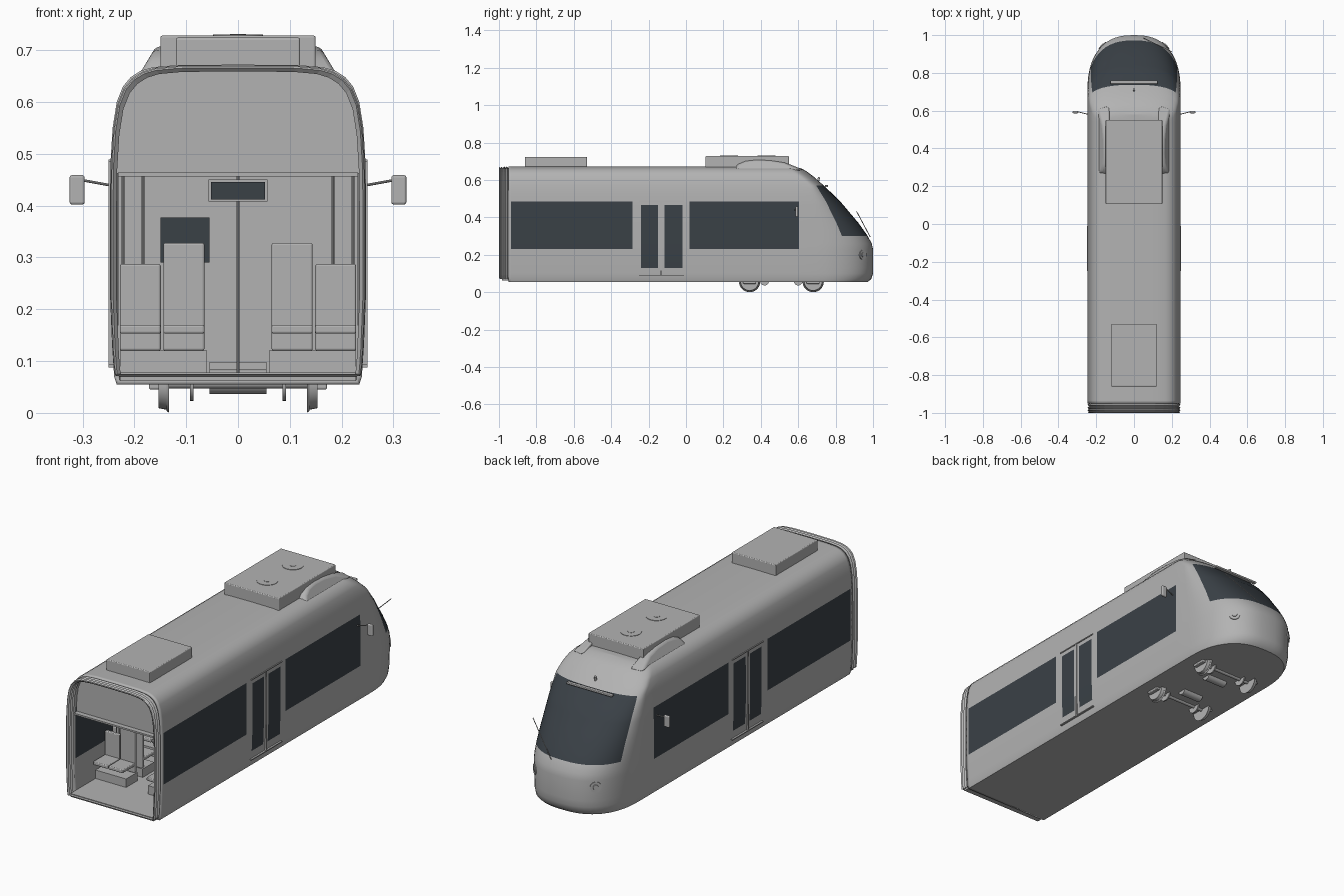
import bpy, bmesh, math
from mathutils import Vector

if "Cube" in bpy.data.objects:
    bpy.data.objects.remove(bpy.data.objects["Cube"])


def material(name, rgb):
    m = bpy.data.materials.new(name)
    m.use_nodes = True
    m.diffuse_color = (*rgb, 1)
    m.node_tree.nodes["Principled BSDF"].inputs["Base Color"].default_value = (*rgb, 1)
    return m


GREY = material("light grey", (0.45, 0.45, 0.45))
GLASS = material("dark glass", (0.042, 0.052, 0.062))


def finish(name, bm, mat=GREY, bevel=0, smooth=True):
    bmesh.ops.recalc_face_normals(bm, faces=bm.faces)
    me = bpy.data.meshes.new(name)
    bm.to_mesh(me)
    bm.free()
    ob = bpy.data.objects.new(name, me)
    bpy.context.collection.objects.link(ob)
    me.materials.append(mat)
    if smooth:
        bpy.ops.object.select_all(action="DESELECT")
        ob.select_set(True)
        bpy.context.view_layer.objects.active = ob
        bpy.ops.object.shade_smooth_by_angle(angle=math.radians(35))
    if bevel:
        mod = ob.modifiers.new("Bevel", "BEVEL")
        mod.width, mod.segments = bevel, 3
    return ob


def box(name, x, y, z, mat=GREY, bevel=0):
    bm = bmesh.new()
    bmesh.ops.create_cube(bm, size=1)
    for v in bm.verts:
        v.co = [(a + b) / 2 + c * (b - a) for c, (a, b) in zip(v.co, (x, y, z))]
    return finish(name, bm, mat, bevel, False)


def rod(name, a, b, r, r2=None, sides=24, mat=GREY):
    a, b = Vector(a), Vector(b)
    bm = bmesh.new()
    bmesh.ops.create_cone(bm, cap_ends=True, segments=sides, radius1=r,
                          radius2=r if r2 is None else r2, depth=(b - a).length)
    rot = (b - a).to_track_quat("Z", "Y")
    for v in bm.verts:
        v.co = rot @ v.co + (a + b) / 2
    return finish(name, bm, mat)


def interp(table, z):
    for (a, p), (b, q) in zip(table, table[1:]):
        if z <= b:
            return p + (q - p) * (z - a) / (b - a)
    return table[-1][1]


# Half width and nose tip at each height
WIDTH = [(.055, .234), (.07, .239), (.13, .243), (.23, .247), (.42, .247), (.485, .246),
         (.55, .242), (.6, .234), (.63, .222), (.648, .207), (.66, .188), (.667, .165),
         (.671, .12), (.672, .01)]
NOSE = [(.055, .972), (.07, .99), (.1, 1), (.23, 1), (.26, .993), (.3, .972), (.37, .922),
        (.485, .825), (.57, .737), (.62, .68), (.648, .642), (.66, .62), (.672, .58)]
LEVELS = sorted({z for z, _ in WIDTH + NOSE} | {.465, .335, .52})
BACK = -.95
COLUMNS = [BACK, -.935, -.285, -.24, -.15, -.115, -.02, .02, .605]
CAP = 14


def nose_point(z, t):
    # Rounded plan of the nose: t = 0 at the flank, 90 degrees at the tip
    w, tip = interp(WIDTH, z), interp(NOSE, z)
    start = min(.70, tip - .08 if tip < .75 else .66 + (tip - .75) * .18)
    start = max(start, .55)
    return Vector((w * max(math.cos(t), 0) ** .8, start + (tip - start) * math.sin(t) ** .85, z))


def half_row(z):
    flank = [Vector((interp(WIDTH, z), y, z)) for y in COLUMNS[:-1]]
    if z < .6:
        flank.append(Vector((interp(WIDTH, z), COLUMNS[-1], z)))
    else:
        flank.append(Vector((interp(WIDTH, z), .54, z)))
    return flank + [nose_point(z, math.pi / 2 * i / CAP) for i in range(CAP + 1)]


# Body shell: one skin with windows and windscreen as its own faces
bm = bmesh.new()
rows = []
for z in LEVELS:
    h = half_row(z)
    pts = h + [Vector((-p.x, p.y, p.z)) for p in reversed(h[:-1])]
    rows.append([bm.verts.new(p) for p in pts])
n = len(rows[0])
for lo, hi in zip(rows, rows[1:]):
    z = (lo[0].co.z + hi[0].co.z) / 2
    for j in range(n - 1):
        f = bm.faces.new((lo[j], lo[j + 1], hi[j + 1], hi[j]))
        k = min(j, n - 2 - j)
        if k < len(COLUMNS) - 1:
            window = k in (1, 7) and .23 < z < .485
            door = k in (3, 5) and .13 < z < .465
            f.material_index = int(window or door)
        else:
            f.material_index = int(k >= len(COLUMNS) + 4 and .3 < z < .57)
for j in range(n // 2):
    a, b = rows[-1][j:j + 2]
    c, d = rows[-1][n - 2 - j], rows[-1][n - 1 - j]
    bm.faces.new([a, b, c, d] if b is not c else [a, b, d])
bm.faces.new(rows[0])
body = finish("body_shell", bm)
body.data.materials.append(GLASS)
solid = body.modifiers.new("Thickness", "SOLIDIFY")
solid.thickness, solid.offset = .01, -1


def section(inset, bottom):
    # Cross-section outline shrunk inwards
    side = [(interp(WIDTH, z) - inset, max(z - inset, bottom)) for z in LEVELS if z > bottom]
    side = [(interp(WIDTH, bottom) - inset, bottom)] + side
    return side + [(-x, z) for x, z in reversed(side)]


# Gangway bellows: folded ring at the open end
bm = bmesh.new()
rings = []
for i in range(9):
    rings.append([bm.verts.new((x, -1 + i * .007, z)) for x, z in section(.006 + .007 * (i % 2), .075)])
for a, b in zip(rings, rings[1:]):
    for j in range(len(a)):
        k = (j + 1) % len(a)
        bm.faces.new((a[j], a[k], b[k], b[j]))
bellows = finish("gangway_bellows", bm, smooth=False)
mod = bellows.modifiers.new("Thickness", "SOLIDIFY")
mod.thickness, mod.offset = .005, -1

# Header panel, ceiling, floor and cab wall
bm = bmesh.new()
bm.faces.new([bm.verts.new((x, -.93, z)) for x, z in section(.011, .462)])
finish("end_header", bm, smooth=False)
box("ceiling", (-.232, .232), (-.955, .6), (.456, .464))
box("floor", (-.228, .228), (-.985, .6), (.062, .078))
box("cab_wall", (-.232, .232), (.59, .6), (.07, .46))
box("cab_window", (-.15, -.055), (.584, .59), (.29, .377), GLASS)
box("cab_step", (-.055, .055), (.55, .59), (.078, .098))
box("display_case", (-.057, .057), (-.4, -.38), (.408, .45))
box("display_screen", (-.052, .052), (-.404, -.4), (.412, .446), GLASS)

# Seats on plinths, back to back, with grab poles
for s in (-1, 1):
    for y, d in ((-.70, -1), (-.66, 1), (-.36, -1), (.12, 1), (.38, -1), (.42, 1)):
        box("seat_plinth", sorted((s * .06, s * .228)), sorted((y, y + d * .09)), (.078, .12))
        for x in (.065, .149):
            xs = sorted((s * x, s * (x + .079)))
            box("seat_cushion", xs, sorted((y, y + d * .11)), (.153, .17), bevel=.004)
            box("seat_back", xs, sorted((y, y + d * .018)), (.12, .328 if x < .1 else .287), bevel=.004)
        rod("grab_pole", (s * .183, y - d * .01, .078), (s * .183, y - d * .01, .456), .003, sides=10)
    for y in (-.28, .01):
        rod("door_pole", (s * .222, y, .078), (s * .222, y, .456), .003, sides=10)
rod("centre_pole", (0, -.13, .078), (0, -.13, .456), .003, sides=10)

# Roof units with fans
box("rear_roof_unit", (-.12, .12), (-.86, -.53), (.665, .724), bevel=.004)
box("front_roof_unit", (-.15, .15), (.105, .55), (.665, .728), bevel=.004)
for y in (.23, .43):
    rod("roof_fan", (0, y, .725), (0, y, .730), .048, sides=32)
    rod("fan_hub", (0, y, .728), (0, y, .731), .015)

for s in (-1, 1):
    # Fairing beside the front roof unit
    bm = bmesh.new()
    outline = [(.25, .655), (.27, .685), (.31, .703), (.37, .71), (.45, .707), (.53, .695), (.63, .655)]
    inner = [bm.verts.new((s * .13, y, z)) for y, z in outline]
    outer = [bm.verts.new((s * (.192 - (z - .655) * .6), .44 + (y - .44) * .92, z - .004)) for y, z in outline]
    bm.faces.new(inner)
    bm.faces.new(outer)
    for j in range(len(outline)):
        k = (j + 1) % len(outline)
        bm.faces.new((inner[j], inner[k], outer[k], outer[j]))
    finish("roof_fairing", bm, bevel=.008)

    # Door trim
    for name, y, z in (("door_top_rail", (-.25, -.01), (.484, .489)),
                       ("door_sill", (-.25, -.01), (.088, .093)),
                       ("door_post", (-.135, -.130), (.09, .486))):
        box(name, sorted((s * .24, s * .25)), y, z)

    # Mirror on its arm
    rod("mirror_arm", (s * .24, .58, .438), (s * .30, .595, .449), .0025, sides=10)
    box("mirror", sorted((s * .296, s * .325)), (.586, .599), (.402, .459), bevel=.005)

    # Headlamp: rim and lens set into the nose
    p = nose_point(.2, math.radians(52))
    q = nose_point(.2, math.radians(54))
    tangent = q - p
    out = Vector((s * abs(tangent.y), abs(tangent.x), 0)).normalized()
    p.x *= s
    rod("headlamp_rim", p - out * .01, p + out * .003, .026)
    rod("headlamp_lens", p - out * .01, p + out * .006, .017, .012)

    # Running gear: flanged wheels, brake discs and axle boxes
    for y in (.34, .68):
        rod("wheel_tread", (s * .133, y, .057), (s * .153, y, .057), .052, .048, 32)
        rod("wheel_flange", (s * .133, y, .057), (s * .138, y, .057), .057, .053, 32)
        rod("brake_disc", (s * .086, y, .057), (s * .093, y, .057), .034)
        box("axle_box", sorted((s * .15, s * .172)), (y - .035, y + .035), (.045, .06), bevel=.004)

for y in (.34, .68):
    rod("axle", (-.14, y, .057), (.14, y, .057), .01)
for y in (.42, .60):
    rod("drive_motor", (-.055, y, .06), (.055, y, .06), .024)

# Windscreen visor, marker lamp and wiper
box("windscreen_visor", (-.125, .125), (.742, .76), (.562, .572), bevel=.003)
rod("marker_lamp", (0, .705, .59), (0, .712, .615), .006)
rod("wiper_arm", (.05, .985, .295), (.2, .912, .432), .002, sides=8)
